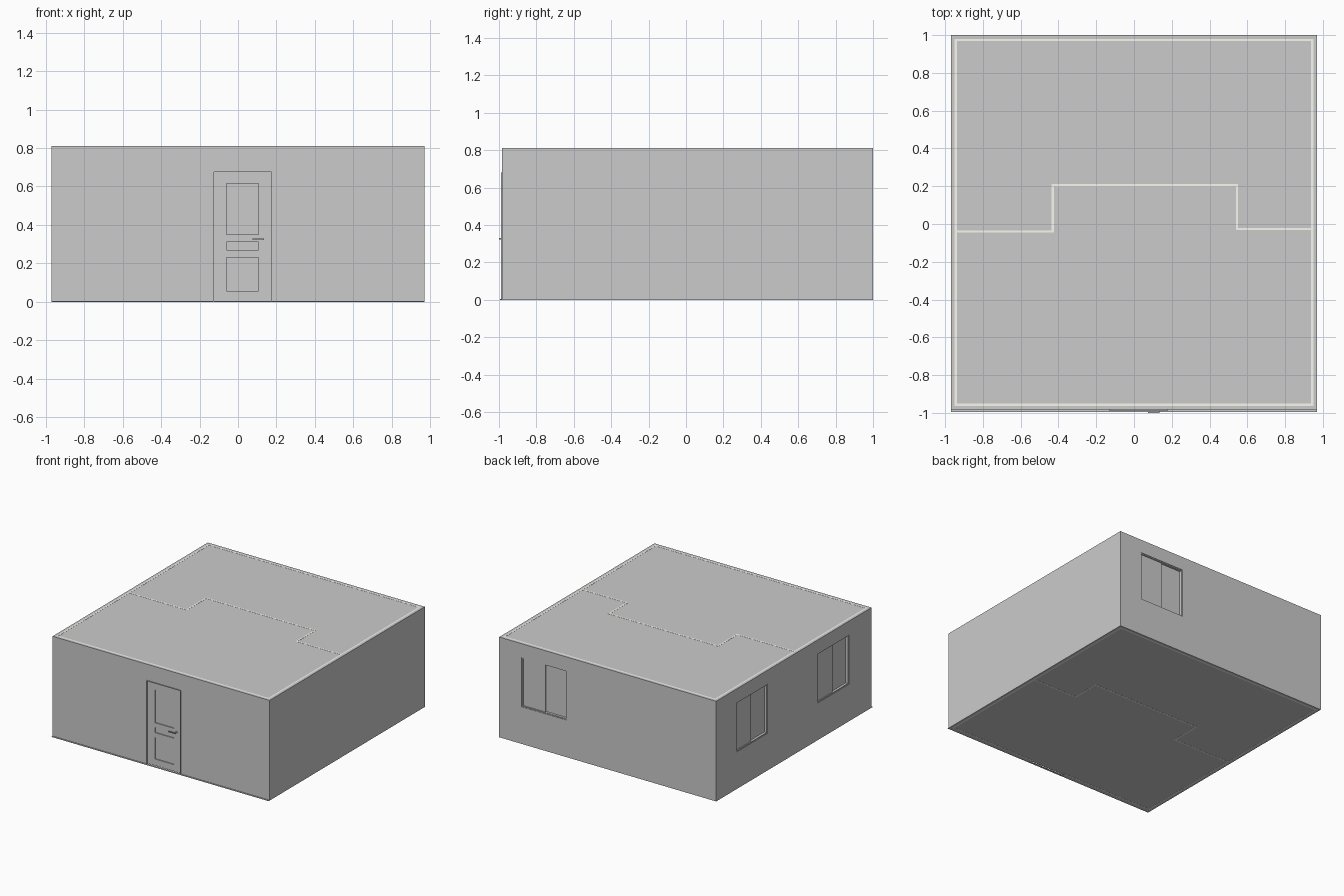
import bpy, bmesh
from math import pi, radians
from mathutils import Matrix, Vector

if "Cube" in bpy.data.objects:
    bpy.data.objects.remove(bpy.data.objects["Cube"])

X, YF, YB, H = 0.97, -0.983, 1.0, 0.81    # outer wall planes and height
WALL, LINE = 0.02, 0.012                  # wall and plaster thickness

cream = bpy.data.materials.new("cream_plaster")
cream.diffuse_color = (0.95, 0.95, 0.88, 1)
cream.use_nodes = True
cream.node_tree.nodes["Principled BSDF"].inputs["Base Color"].default_value = cream.diffuse_color


def boxes(name, spans, matrix=Matrix(), mat=None):
    """One object made of boxes, each given as (x0, x1, y0, y1, z0, z1)."""
    bm = bmesh.new()
    for x0, x1, y0, y1, z0, z1 in spans:
        m = (Matrix.Translation(((x0 + x1) / 2, (y0 + y1) / 2, (z0 + z1) / 2))
             @ Matrix.Diagonal((x1 - x0, y1 - y0, z1 - z0, 1)))
        bmesh.ops.create_cube(bm, size=1, matrix=m)
    bm.transform(matrix)
    me = bpy.data.meshes.new(name)
    bm.to_mesh(me)
    bm.free()
    ob = bpy.data.objects.new(name, me)
    bpy.context.collection.objects.link(ob)
    if mat:
        me.materials.append(mat)
    return ob


def cutter(name, span, matrix=Matrix()):
    ob = boxes(name, [span], matrix)
    ob.hide_render = True
    ob.hide_viewport = False
    ob.display_type = 'WIRE'
    return ob


def cut(ob, cutters):
    """Cut each opening out of the object and apply it."""
    for c in cutters:
        mod = ob.modifiers.new("cut", 'BOOLEAN')
        mod.operation, mod.solver, mod.object = 'DIFFERENCE', 'EXACT', c
        bpy.context.view_layer.objects.active = ob
        bpy.ops.object.modifier_apply(modifier=mod.name)


def inset(d, z0, z1):
    return (-X + d, X - d, YF + d, YB - d, z0, z1)


# Window placements: local -y is outward, origin at the window centre on the wall face
W = 0.2
windows = {
    "back_window": Matrix.Translation((0.57, YB, 0.5)) @ Matrix.Rotation(pi, 4, 'Z'),
    "left_rear_window": Matrix.Translation((-X, 0.545, 0.5)) @ Matrix.Rotation(-pi / 2, 4, 'Z'),
    "left_front_window": Matrix.Translation((-X, -0.495, 0.5)) @ Matrix.Rotation(-pi / 2, 4, 'Z'),
}
DX0, DX1, DZ = -0.13, 0.177, 0.68         # door opening

openings = [cutter(n + "_cutter", (-W, W, -0.05, 0.06, -W, W), m) for n, m in windows.items()]
openings.append(cutter("door_cutter", (DX0, DX1, YF - 0.05, YF + 0.06, -0.05, DZ)))
core = cutter("wall_core_cutter", inset(WALL, -0.1, 1))
room_core = cutter("room_core_cutter", inset(WALL + LINE, -0.1, 1))

# Outer walls and inner plaster lining
cut(boxes("outer_walls", [inset(0, 0, H)]), [core] + openings)
cut(boxes("plaster_lining", [inset(WALL, 0, H)], mat=cream), [room_core] + openings)

# Stepped partition between the two rooms
path = [(-0.94, -0.04), (-0.43, -0.04), (-0.43, 0.205), (0.545, 0.205), (0.545, -0.027), (0.94, -0.027)]
h = LINE / 2
boxes("partition_wall",
      [(min(a[0], b[0]) - h, max(a[0], b[0]) + h, min(a[1], b[1]) - h, max(a[1], b[1]) + h, 0, H)
       for a, b in zip(path, path[1:])], mat=cream)

# Floor, ceiling and the front threshold lip
boxes("floor", [inset(WALL + LINE, 0.001, 0.008)])
boxes("ceiling", [inset(WALL + LINE, H - 0.008, H - 0.001)])
boxes("front_floor_lip", [(-X, X, -0.994, YF + 0.005, 0, 0.004)])

# Sliding windows: thin casing, left pane in front of the right pane
f = 0.008
for name, m in windows.items():
    boxes(name + "_casing", [(-W, -W + f, 0.004, 0.032, -W, W), (W - f, W, 0.004, 0.032, -W, W),
                             (-W + f, W - f, 0.004, 0.032, -W, -W + f),
                             (-W + f, W - f, 0.004, 0.032, W - f, W)], m)
    boxes(name + "_front_pane", [(-W + f, 0.006, 0.012, 0.019, -W + f, W - f)], m)
    boxes(name + "_rear_pane", [(-0.006, W - f, 0.023, 0.030, -W + f, W - f)], m)

# Door frame, standing slightly proud of the wall
t, fy0, fy1 = 0.004, YF - 0.006, YF + 0.032
boxes("door_frame", [(DX0, DX0 + t, fy0, fy1, 0, DZ), (DX1 - t, DX1, fy0, fy1, 0, DZ),
                     (DX0 + t, DX1 - t, fy0, fy1, DZ - t, DZ)])

# Door leaf with three sunken panels
leaf_y = YF + 0.010
leaf = boxes("door_leaf", [(DX0 + t, DX1 - t, leaf_y, leaf_y + 0.02, 0.003, DZ - t)])
cut(leaf, [cutter("door_panel_cutter", (-0.06, 0.107, leaf_y - 0.02, leaf_y + 0.008, a, b))
           for a, b in ((0.057, 0.23), (0.27, 0.3125), (0.35, 0.615))])

# Door handle: round rose and stem with a flat lever
bm = bmesh.new()
for r, y0, y1 in ((0.009, leaf_y - 0.004, leaf_y), (0.004, -0.998, leaf_y)):
    bmesh.ops.create_cone(bm, cap_ends=True, segments=16, radius1=r, radius2=r, depth=y1 - y0,
                          matrix=Matrix.Translation((0.13, (y0 + y1) / 2, 0.325))
                          @ Matrix.Rotation(pi / 2, 4, 'X'))
bmesh.ops.create_cube(bm, size=1, matrix=Matrix.Translation((0.105, -0.9965, 0.325))
                      @ Matrix.Diagonal((0.06, 0.007, 0.008, 1)))
me = bpy.data.meshes.new("door_handle")
bm.to_mesh(me)
bm.free()
bpy.context.collection.objects.link(bpy.data.objects.new("door_handle", me))

# Remove the used cutters
for ob in [o for o in bpy.data.objects if o.name.split(".")[0].endswith("_cutter")]:
    bpy.data.objects.remove(ob)
